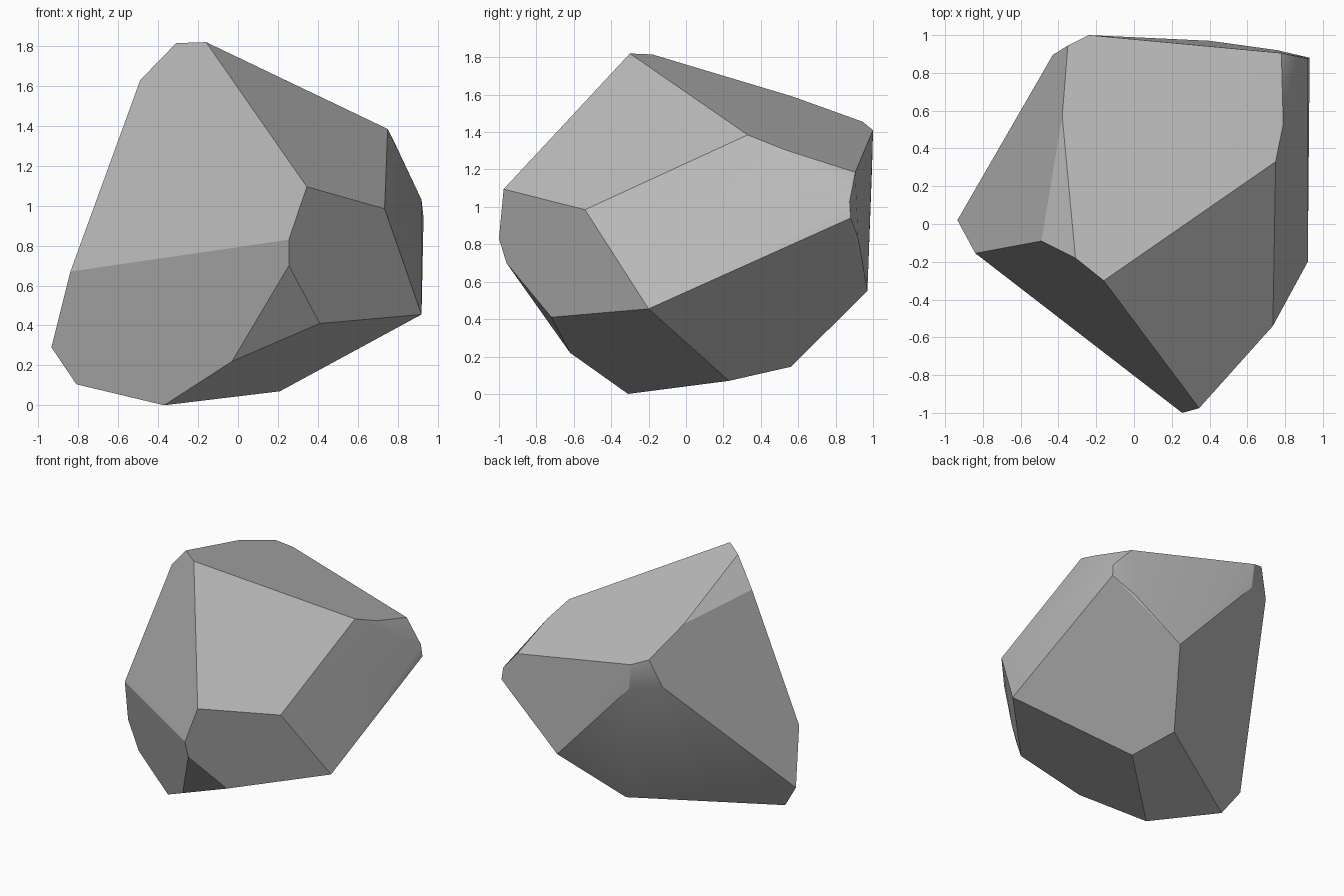
import bpy
import bmesh
import math

# Remove the default cube only
default_cube = bpy.data.objects.get("Cube")
if default_cube:
    bpy.data.objects.remove(default_cube, do_unlink=True)


def make_material(name, colour):
    material = bpy.data.materials.new(name)
    material.use_nodes = True
    material.diffuse_color = colour
    shader = material.node_tree.nodes["Principled BSDF"]
    shader.inputs["Base Color"].default_value = colour
    shader.inputs["Roughness"].default_value = 1
    return material


def hull_object(name, corner_groups, material, flat_angle, smooth_angle):
    """Wrap a convex skin around the corners and merge almost flat triangles."""
    bm = bmesh.new()
    for group in corner_groups:
        for corner in group:
            bm.verts.new(corner)
    bmesh.ops.convex_hull(bm, input=bm.verts[:])
    loose = [vert for vert in bm.verts if not vert.link_faces]
    bmesh.ops.delete(bm, geom=loose, context="VERTS")
    bmesh.ops.dissolve_limit(bm, angle_limit=math.radians(flat_angle),
                             verts=bm.verts[:], edges=bm.edges[:])
    bmesh.ops.recalc_face_normals(bm, faces=bm.faces[:])
    mesh = bpy.data.meshes.new(name)
    bm.to_mesh(mesh)
    bm.free()
    mesh.materials.append(material)
    obj = bpy.data.objects.new(name, mesh)
    bpy.context.collection.objects.link(obj)
    bpy.ops.object.select_all(action="DESELECT")
    obj.select_set(True)
    bpy.context.view_layer.objects.active = obj
    bpy.ops.object.shade_smooth_by_angle(angle=math.radians(smooth_angle))
    return obj


# Corners of the chipped boulder, grouped by the region they bound
crown = [(-.16, -.3, 1.82), (-.31, -.18, 1.815), (-.38, .57, 1.59),
         (-.35, .945, 1.455), (-.24, 1, 1.41), (.78, .905, 1.185),
         (.79, .53, 1.305), (.75, .33, 1.385)]
front_nose = [(.345, -.975, 1.095), (.255, -1, .83), (.255, -.96, .7),
              (.41, -.72, .41), (-.03, -.62, .22)]
left_flank = [(.735, -.54, .985), (.92, -.2, .455),
              (.93, .88, .94), (.92, .875, 1.03)]
right_flank = [(-.49, -.09, 1.63), (-.84, -.155, .67), (-.935, .02, .29)]
back_ridge = [(-.43, .895, 1.25), (-.22, .995, 1.22),
              (.4, .97, .55), (.76, .92, .83)]
underside = [(-.37, -.31, 0), (.21, .23, .07), (.11, .56, .145),
             (-.81, -.03, .105)]

stone_grey = make_material("stone grey", (.5, .5, .5, 1))
hull_object("boulder",
            [crown, front_nose, left_flank, right_flank, back_ridge, underside],
            stone_grey, flat_angle=3, smooth_angle=25)
